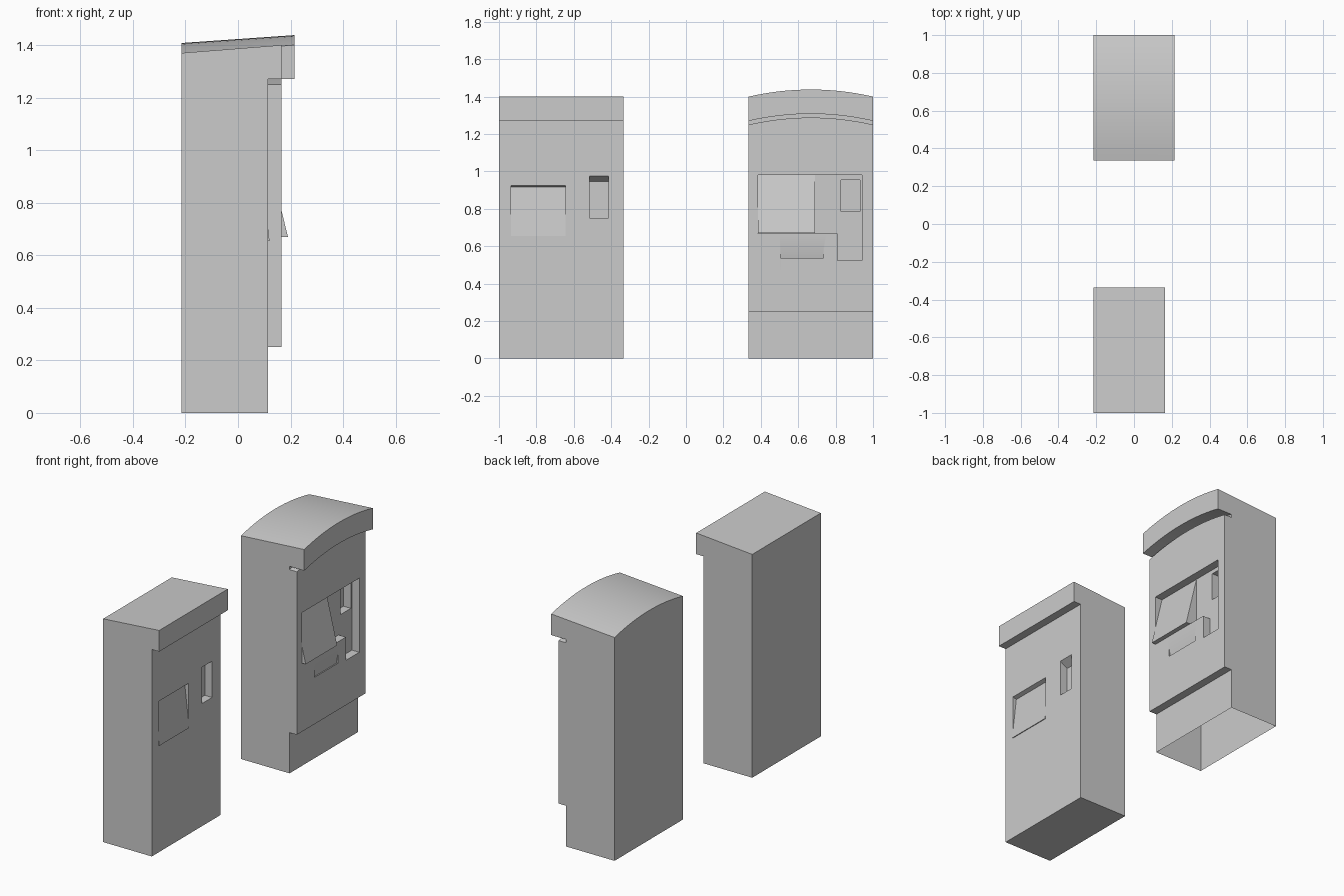
import bpy, bmesh

if "Cube" in bpy.data.objects:
    bpy.data.objects.remove(bpy.data.objects["Cube"])

def make_object(name, bm):
    bmesh.ops.recalc_face_normals(bm, faces=bm.faces)
    me = bpy.data.meshes.new(name)
    bm.to_mesh(me)
    bm.free()
    ob = bpy.data.objects.new(name, me)
    bpy.context.collection.objects.link(ob)
    return ob

def sweep(name, rings):
    """Skin a closed solid through a list of matching rings of points."""
    bm = bmesh.new()
    vs = [[bm.verts.new(p) for p in r] for r in rings]
    n = len(vs[0])
    for a, b in zip(vs, vs[1:]):
        for i in range(n):
            j = (i + 1) % n
            bm.faces.new((a[i], a[j], b[j], b[i]))
    bm.faces.new(vs[0])
    bm.faces.new(vs[-1])
    return make_object(name, bm)

def prism_y(name, xz, y0, y1):
    return sweep(name, [[(x, y, z) for x, z in xz] for y in (y0, y1)])

def prism_x(name, yz, x0, x1):
    return sweep(name, [[(x, y, z) for y, z in yz] for x in (x0, x1)])

def cut(ob, cutters):
    """Subtract the cutters, bake the result and remove the helpers."""
    for c in cutters:
        c.hide_render = True
        m = ob.modifiers.new("recess", 'BOOLEAN')
        m.operation, m.solver, m.object = 'DIFFERENCE', 'EXACT', c
    ev = ob.evaluated_get(bpy.context.evaluated_depsgraph_get())
    me = bpy.data.meshes.new_from_object(ev)
    ob.modifiers.clear()
    ob.data = me
    for c in cutters:
        bpy.data.objects.remove(c)

# Flat-topped machine: side profile with overhanging canopy
flat = prism_y("flat_top_cabinet",
               [(-.215, 0), (.115, 0), (.115, 1.27), (.165, 1.27), (.165, 1.40), (-.215, 1.37)],
               -1, -.335)
cut(flat, [
    # tilted screen recess
    prism_y("screen_cutter", [(.115, .70), (.09, .918), (.115, .926), (.14, .934), (.14, .70)],
            -.935, -.645),
    # coin recess with sloping ceiling
    prism_y("coin_cutter", [(.065, .752), (.135, .752), (.135, .987), (.065, .945)],
            -.515, -.415),
])
# lower edge of the tilted screen standing proud
prism_y("flat_top_screen_lip", [(.115, .70), (.12, .655), (.115, .655)], -.935, -.645)

# Arched machine: profile points (x, z, follows arch)
profile = [(-.215, 0, 0), (.115, 0, 0), (.115, .25, 0), (.165, .25, 0), (.165, 1.25, 1),
           (.115, 1.25, 1), (.115, 1.27, 1), (.215, 1.27, 1), (.215, 1.40, 1), (-.215, 1.37, 1)]
N, Y0, Y1, RISE = 16, .335, 1.0, .038
rings = []
for i in range(N + 1):
    t = i / N
    h = RISE * 4 * t * (1 - t)
    rings.append([(x, Y0 + (Y1 - Y0) * t, z + h * a) for x, z, a in profile])
arched = sweep("arched_cabinet", rings)
cut(arched, [
    # stepped control panel recess
    prism_x("panel_cutter", [(.385, .98), (.385, .668), (.81, .668), (.81, .525),
                             (.94, .525), (.94, .98)], .115, .25),
    # deeper card pocket
    prism_x("pocket_cutter", [(.83, .785), (.93, .785), (.93, .955), (.83, .955)], .065, .14),
    # shallow ticket tray, deepest at the bottom
    prism_y("tray_cutter", [(.165, .60), (.152, .532), (.165, .537), (.19, .547), (.19, .60)],
            .505, .735),
])

# Cabinet is an open shell underneath
bm = bmesh.new()
bm.from_mesh(arched.data)
under = [f for f in bm.faces if all(v.co.z < 1e-4 for v in f.verts)]
bmesh.ops.delete(bm, geom=under, context='FACES')
bm.to_mesh(arched.data)
bm.free()

# Tilted wedge screen
prism_y("arched_screen", [(.115, .98), (.19, .67), (.115, .67)], .385, .69)

# Smooth arch with sharp edges kept
bpy.ops.object.select_all(action='DESELECT')
arched.select_set(True)
bpy.context.view_layer.objects.active = arched
bpy.ops.object.shade_smooth_by_angle()
